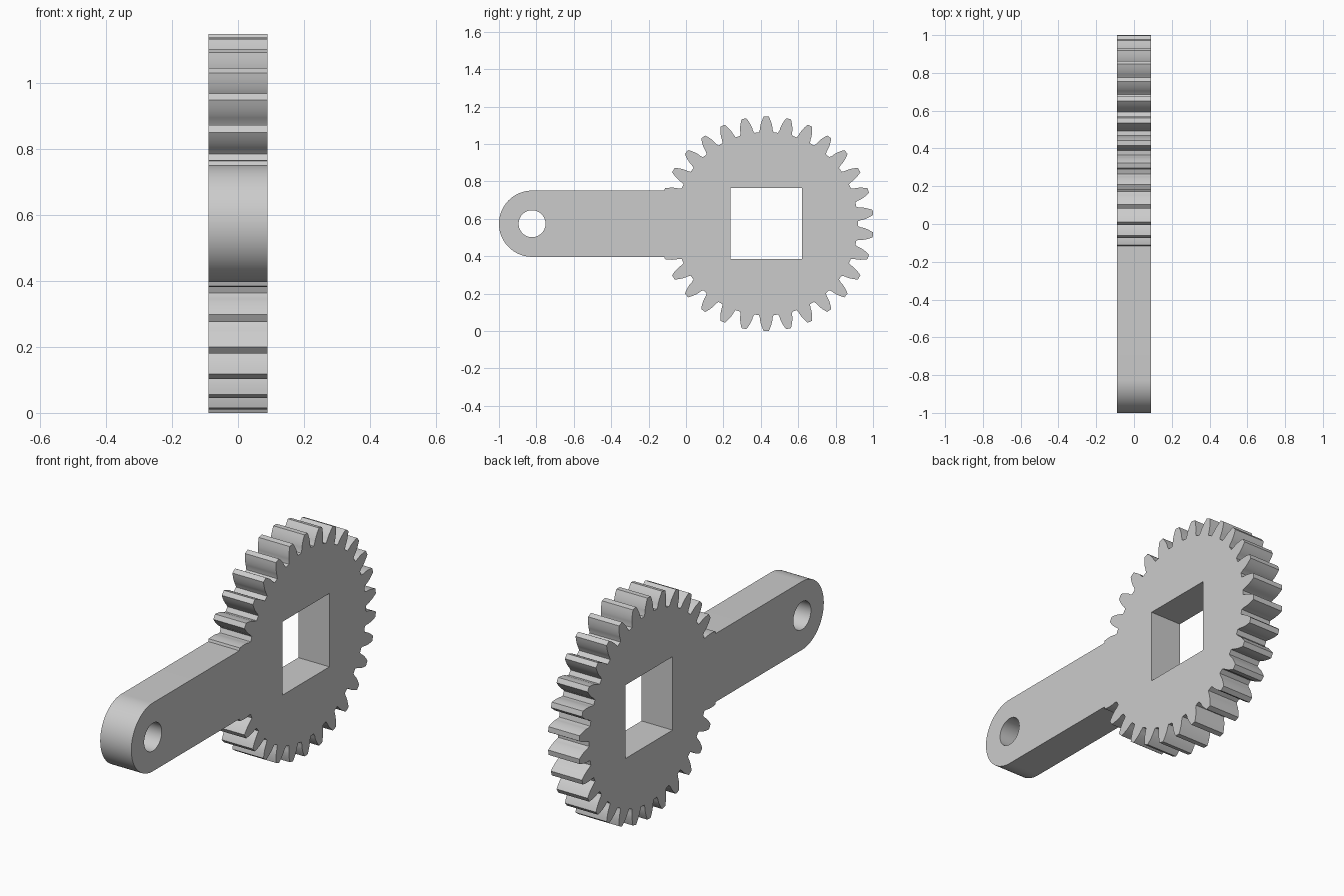
import bpy, bmesh
from math import pi, cos, sin, tan, acos, radians

if "Cube" in bpy.data.objects:
    bpy.data.objects.remove(bpy.data.objects["Cube"])

HALF_THICK = 0.089
GEAR_Y, GEAR_Z = 0.429, 0.5735
TEETH, TIP_R, ROOT_R = 30, 0.5735, 0.490
PITCH_R = TIP_R * TEETH / (TEETH + 2)
BASE_R = PITCH_R * cos(radians(20))
ARM_Y, ARM_R, PIN_R = -0.823, 0.177, 0.072

steel = bpy.data.materials.new("plain grey")
steel.use_nodes = True
GREY = (0.6, 0.6, 0.6, 1)
steel.diffuse_color = GREY
steel.node_tree.nodes["Principled BSDF"].inputs["Base Color"].default_value = GREY


def prism(name, outline, half):
    """Extrude a (y, z) outline along x, centred on x = 0."""
    bm = bmesh.new()
    face = bm.faces.new([bm.verts.new((-half, y, z)) for y, z in outline])
    side = bmesh.ops.extrude_face_region(bm, geom=[face])["geom"]
    moved = [v for v in side if isinstance(v, bmesh.types.BMVert)]
    bmesh.ops.translate(bm, verts=moved, vec=(2 * half, 0, 0))
    bmesh.ops.recalc_face_normals(bm, faces=bm.faces)
    mesh = bpy.data.meshes.new(name)
    bm.to_mesh(mesh)
    bm.free()
    mesh.materials.append(steel)
    obj = bpy.data.objects.new(name, mesh)
    bpy.context.collection.objects.link(obj)
    return obj


def arc(cy, cz, r, start, end, steps):
    angles = [start + (end - start) * i / steps for i in range(steps + 1)]
    return [(cy + r * cos(a), cz + r * sin(a)) for a in angles]


def involute(r):
    pressure = acos(min(1, BASE_R / r))
    return tan(pressure) - pressure


def gear_outline():
    # Half a tooth: root corner, then the involute flank up to the tip
    base_half = pi / (2 * TEETH) + involute(PITCH_R)
    radii = [BASE_R + (TIP_R - BASE_R) * i / 6 for i in range(7)]
    flank = [(ROOT_R, base_half + 0.012)]
    flank += [(r, base_half - involute(r)) for r in radii]
    tooth = [(r, -a) for r, a in flank] + [(TIP_R, 0)] + flank[::-1]
    points = []
    for i in range(TEETH):
        middle = pi / 2 + 2 * pi * i / TEETH
        points += [(GEAR_Y + r * cos(middle + a), GEAR_Z + r * sin(middle + a))
                   for r, a in tooth]
    return points


def combine(target, other, operation):
    mod = target.modifiers.new(operation.title(), "BOOLEAN")
    mod.operation, mod.object, mod.solver = operation, other, "EXACT"
    bpy.context.view_layer.objects.active = target
    bpy.ops.object.modifier_apply(modifier=mod.name)
    bpy.data.objects.remove(other)


# Toothed wheel joined to the round-ended arm
lever = prism("gear_lever", gear_outline(), HALF_THICK)
arm_outline = arc(ARM_Y, GEAR_Z, ARM_R, pi / 2, 3 * pi / 2, 48)
arm_outline += [(0.1, GEAR_Z - ARM_R), (0.1, GEAR_Z + ARM_R)]
combine(lever, prism("arm", arm_outline, HALF_THICK), "UNION")

# Square drive socket and round pin hole
square = [(GEAR_Y + sy * 0.192, GEAR_Z + 0.002 + sz * 0.19)
          for sy, sz in ((-1, -1), (1, -1), (1, 1), (-1, 1))]
combine(lever, prism("square_socket", square, 0.2), "DIFFERENCE")
hole = arc(ARM_Y, GEAR_Z, PIN_R, 0, 2 * pi, 48)[:-1]
combine(lever, prism("pin_hole", hole, 0.2), "DIFFERENCE")

# Smooth the curved walls, keep the edges crisp
lever.select_set(True)
bpy.context.view_layer.objects.active = lever
bpy.ops.object.shade_smooth_by_angle(angle=radians(25))
